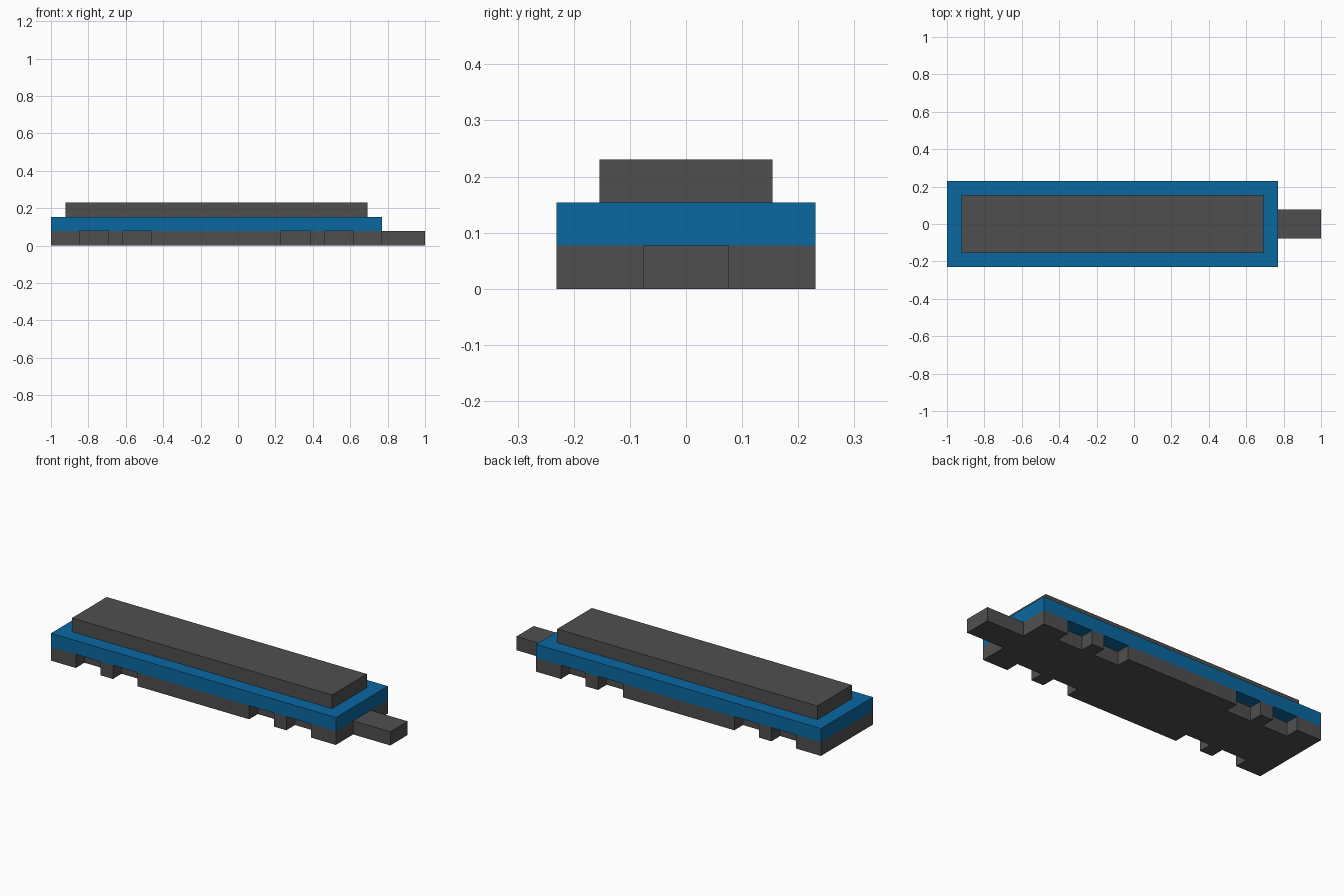
import bpy
import bmesh

cube = bpy.data.objects.get("Cube")
if cube:
    bpy.data.objects.remove(cube, do_unlink=True)

U = 2 / 26  # one grid step of the design


def material(name, color):
    mat = bpy.data.materials.new(name)
    mat.use_nodes = True
    mat.diffuse_color = color
    mat.node_tree.nodes["Principled BSDF"].inputs["Base Color"].default_value = color
    return mat


grey = material("dark grey", (0.078, 0.078, 0.078, 1))
blue = material("blue", (0.003, 0.138, 0.36, 1))


def prism(name, outline, bottom, top, mat):
    """Extrude an outline, given in grid steps, between two heights."""
    bm = bmesh.new()
    verts = [bm.verts.new((x * U, y * U, bottom * U)) for x, y in outline]
    face = bm.faces.new(verts)
    extruded = bmesh.ops.extrude_face_region(bm, geom=[face])["geom"]
    raised = [v for v in extruded if isinstance(v, bmesh.types.BMVert)]
    bmesh.ops.translate(bm, verts=raised, vec=(0, 0, (top - bottom) * U))
    bmesh.ops.recalc_face_normals(bm, faces=bm.faces)
    mesh = bpy.data.meshes.new(name)
    bm.to_mesh(mesh)
    bm.free()
    mesh.materials.append(mat)
    obj = bpy.data.objects.new(name, mesh)
    bpy.context.collection.objects.link(obj)
    return obj


def rectangle(x0, x1, half_width):
    return [(x0, -half_width), (x1, -half_width), (x1, half_width), (x0, half_width)]


LEFT, RIGHT, HALF = -13, 10, 3

# Base plate with four notches along each long side
front_edge = [(LEFT, -HALF)]
for start in (-11, -8, 3, 6):
    end = start + 2
    front_edge += [(start, -HALF), (start, 1 - HALF), (end, 1 - HALF), (end, -HALF)]
front_edge.append((RIGHT, -HALF))
back_edge = [(x, -y) for x, y in reversed(front_edge)]
prism("base_plate", front_edge + back_edge, 0, 1, grey)

# Tiers stacked on the base
prism("middle_tier", rectangle(LEFT, RIGHT, HALF), 1, 2, blue)
prism("top_tier", rectangle(LEFT + 1, RIGHT - 1, HALF - 1), 2, 3, grey)

# Coupling bar at the end
prism("coupling_bar", rectangle(RIGHT, RIGHT + 3, 1), 0, 1, grey)
